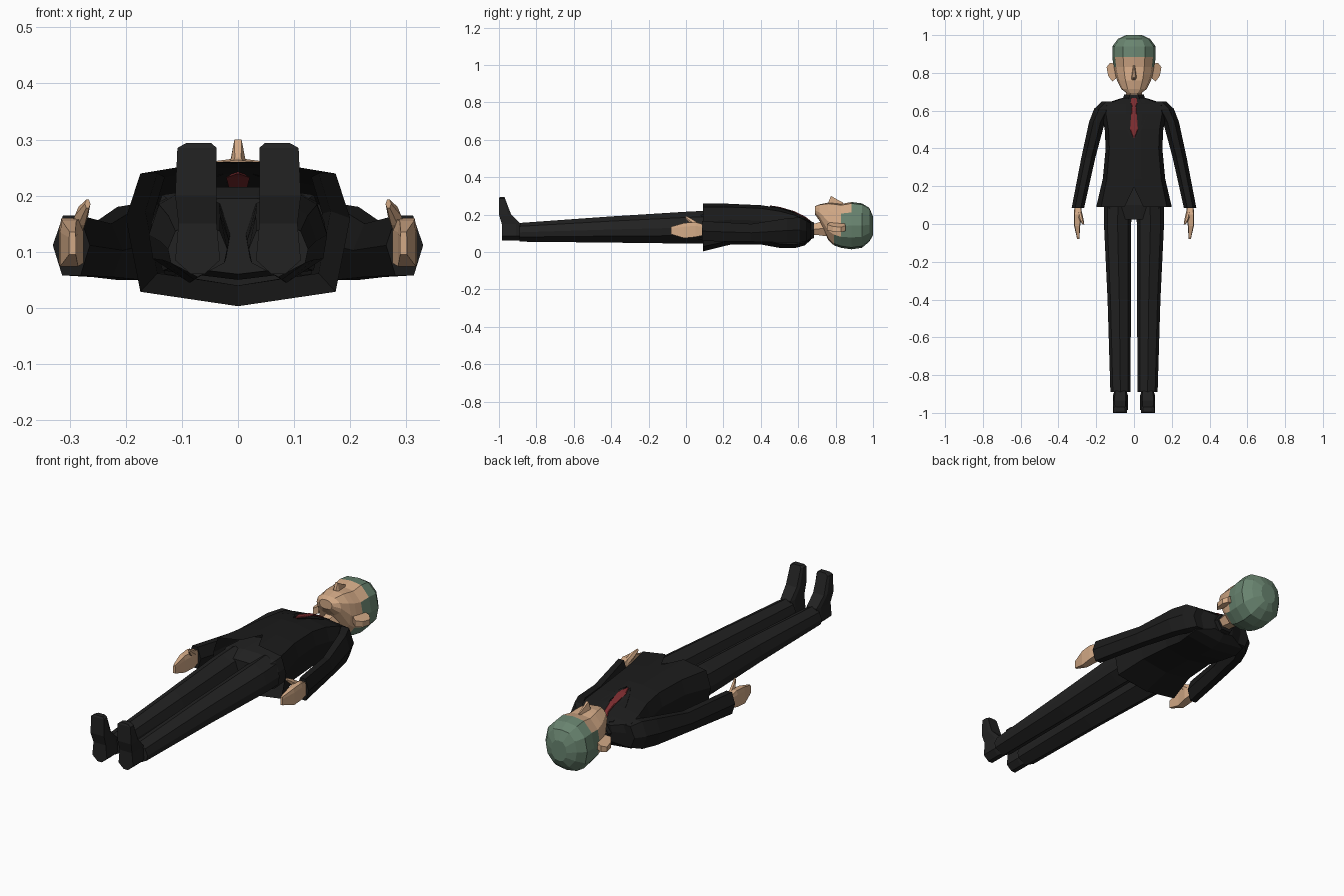
import bpy, bmesh

cube = bpy.data.objects.get("Cube")
if cube:
    bpy.data.objects.remove(cube, do_unlink=True)


def material(name, rgb):
    m = bpy.data.materials.new(name)
    m.use_nodes = True
    m.diffuse_color = (*rgb, 1)
    bsdf = m.node_tree.nodes["Principled BSDF"]
    bsdf.inputs["Base Color"].default_value = (*rgb, 1)
    bsdf.inputs["Roughness"].default_value = 0.9
    return m


JACKET = material("jacket black", (0.011, 0.011, 0.011))
TROUSER = material("trouser black", (0.016, 0.016, 0.016))
SKIN = material("skin", (0.65, 0.40, 0.24))
HAIR = material("grey green hair", (0.14, 0.23, 0.16))
RED = material("tie red", (0.20, 0.025, 0.028))

# Half sections: (side, height), from the front centre to the back centre
BODY = [(0, 1), (.25, 1), (.87, .92), (1, .61), (.87, .1), (0, 0)]
LEG = [(0, 1), (.75, .82), (1, .5), (.9, .25), (0, 0)]
HEX = [(.45, 1), (1, .5), (.5, 0)]
SKULL = [(0, 1), (.5, .97), (.88, .78), (1, .5), (.9, .25), (.5, .04), (0, 0)]
BOX = [(.8, 1), (1, .75), (1, 0)]
WEDGE = [(.4, 1), (1, 0)]


def finish(name, bm, *mats):
    bmesh.ops.recalc_face_normals(bm, faces=bm.faces)
    me = bpy.data.meshes.new(name)
    bm.to_mesh(me)
    bm.free()
    for m in mats:
        me.materials.append(m)
    ob = bpy.data.objects.new(name, me)
    bpy.context.collection.objects.link(ob)
    return ob


def loft(name, mat, half, stations, side=1, upright=False, open_start=False):
    """Skin a section through stations (position, centre x, half width, low, high)."""
    section = half + [(-u, t) for u, t in reversed(half) if u > 0]
    bm = bmesh.new()
    rings = []
    for p, xc, hw, lo, hi in stations:
        ring = []
        for u, t in section:
            x, v = side * (xc + u * hw), lo + t * (hi - lo)
            ring.append(bm.verts.new((x, v, p) if upright else (x, p, v)))
        rings.append(ring)
    n = len(section)
    for a, b in zip(rings, rings[1:]):
        for i in range(n):
            j = (i + 1) % n
            bm.faces.new((a[i], a[j], b[j], b[i]))
    if not open_start:
        bm.faces.new(rings[0])
    bm.faces.new(rings[-1])
    return finish(name, bm, mat)


# Jacket, open at the hem with a notch at the front
torso = [(.09, 0, .2, .003, .26), (.24, 0, .165, .04, .257), (.4, 0, .15, .04, .25),
         (.5, 0, .155, .022, .235), (.58, 0, .17, .02, .212), (.635, 0, .165, .035, .185),
         (.668, 0, .06, .065, .16)]
jacket = loft("jacket", JACKET, BODY, torso, open_start=True)
jacket.data.vertices[0].co.y = .195


def chest(y):
    """Height of the jacket front at y."""
    for a, b in zip(torso, torso[1:]):
        if a[0] <= y <= b[0]:
            return a[4] + (b[4] - a[4]) * (y - a[0]) / (b[0] - a[0])
    return torso[-1][4]


# Tie lying on the chest
tie = [(.455, .002), (.5, .021), (.58, .015), (.625, .011), (.64, .018), (.667, .014)]
loft("tie", RED, BOX, [(y, 0, w, chest(y) - .003, chest(y) + .006) for y, w in tie])

# Trouser seat, neck and collar
loft("trouser_seat", TROUSER, BODY, [(.025, 0, .13, .06, .195), (.1, 0, .155, .05, .215),
                                     (.25, 0, .14, .05, .215)])
loft("neck", SKIN, HEX, [(.62, 0, .045, .075, .145), (.69, 0, .042, .092, .152),
                         (.78, 0, .045, .08, .18)])
loft("collar", JACKET, HEX, [(.645, 0, .065, .06, .17), (.685, 0, .052, .075, .158)])

# Head, with hair on the crown and the back
head = loft("head", SKIN, SKULL, [
    (.69, 0, .035, .2, .245), (.715, 0, .068, .165, .255), (.76, 0, .09, .065, .264),
    (.79, 0, .1, .036, .262), (.83, 0, .108, .022, .257), (.885, 0, .115, .014, .267),
    (.94, 0, .115, .022, .26), (.98, 0, .085, .055, .236), (1, 0, .042, .09, .19)])
head.data.materials.append(HAIR)
for f in head.data.polygons:
    f.material_index = int(f.center.y > .87 - .3 * (.27 - f.center.z))
loft("nose", SKIN, WEDGE, [(.762, 0, .014, .25, .268), (.775, 0, .016, .25, .3),
                           (.8, 0, .012, .25, .285), (.84, 0, .006, .25, .264)])

for side, word in ((1, "left"), (-1, "right")):
    # Lapel plate
    bm = bmesh.new()
    edge = [(.01, .45), (.022, .56), (.04, .662), (.058, .655), (.068, .57), (.04, .5)]
    low = [bm.verts.new((side * x, y, chest(y) - .12 * x + .003)) for x, y in edge]
    face = bm.faces.new(low)
    top = bmesh.ops.extrude_face_region(bm, geom=[face])["geom"]
    for v in top:
        if isinstance(v, bmesh.types.BMVert):
            v.co.z += .004
    finish(word + "_lapel", bm, JACKET)

    # Ear
    bm = bmesh.new()
    edge = [(.1, .85), (.128, .852), (.145, .83), (.137, .785), (.115, .755), (.095, .77)]
    back = [bm.verts.new((side * x, y, .12 - (x - .1) * .3)) for x, y in edge]
    front = [bm.verts.new((side * x, y, .155 - (x - .1) * .5)) for x, y in edge]
    bm.faces.new(back)
    bm.faces.new(front)
    for i in range(len(edge)):
        j = (i + 1) % len(edge)
        bm.faces.new((back[i], back[j], front[j], front[i]))
    finish(word + "_ear", bm, SKIN)

    # Arm and hand
    loft(word + "_sleeve", JACKET, HEX, [
        (.085, .297, .033, .058, .165), (.35, .242, .037, .055, .15),
        (.54, .196, .042, .05, .18), (.61, .163, .048, .05, .185),
        (.648, .13, .04, .06, .165)], side)
    loft(word + "_hand", SKIN, BOX, [
        (.1, .297, .017, .09, .145), (.05, .297, .022, .08, .16),
        (-.01, .301, .016, .074, .155), (-.08, .295, .006, .095, .135)], side)
    loft(word + "_thumb", SKIN, HEX, [
        (.065, .288, .012, .12, .155), (.025, .279, .012, .148, .18),
        (-.002, .268, .005, .178, .193)], side)

    # Leg and shoe
    loft(word + "_trouser_leg", TROUSER, LEG, [
        (-.89, .072, .053, .055, .155), (-.4, .078, .062, .05, .19),
        (0, .087, .072, .045, .215), (.1, .085, .074, .045, .22)], side)
    loft(word + "_shoe", TROUSER, BOX, [
        (.06, .072, .012, -.985, -.89), (.085, .072, .04, -.985, -.885),
        (.15, .072, .034, -.985, -.885), (.2, .075, .037, -1, -.935),
        (.285, .073, .035, -1, -.967), (.294, .07, .022, -.996, -.97)], side, upright=True)
